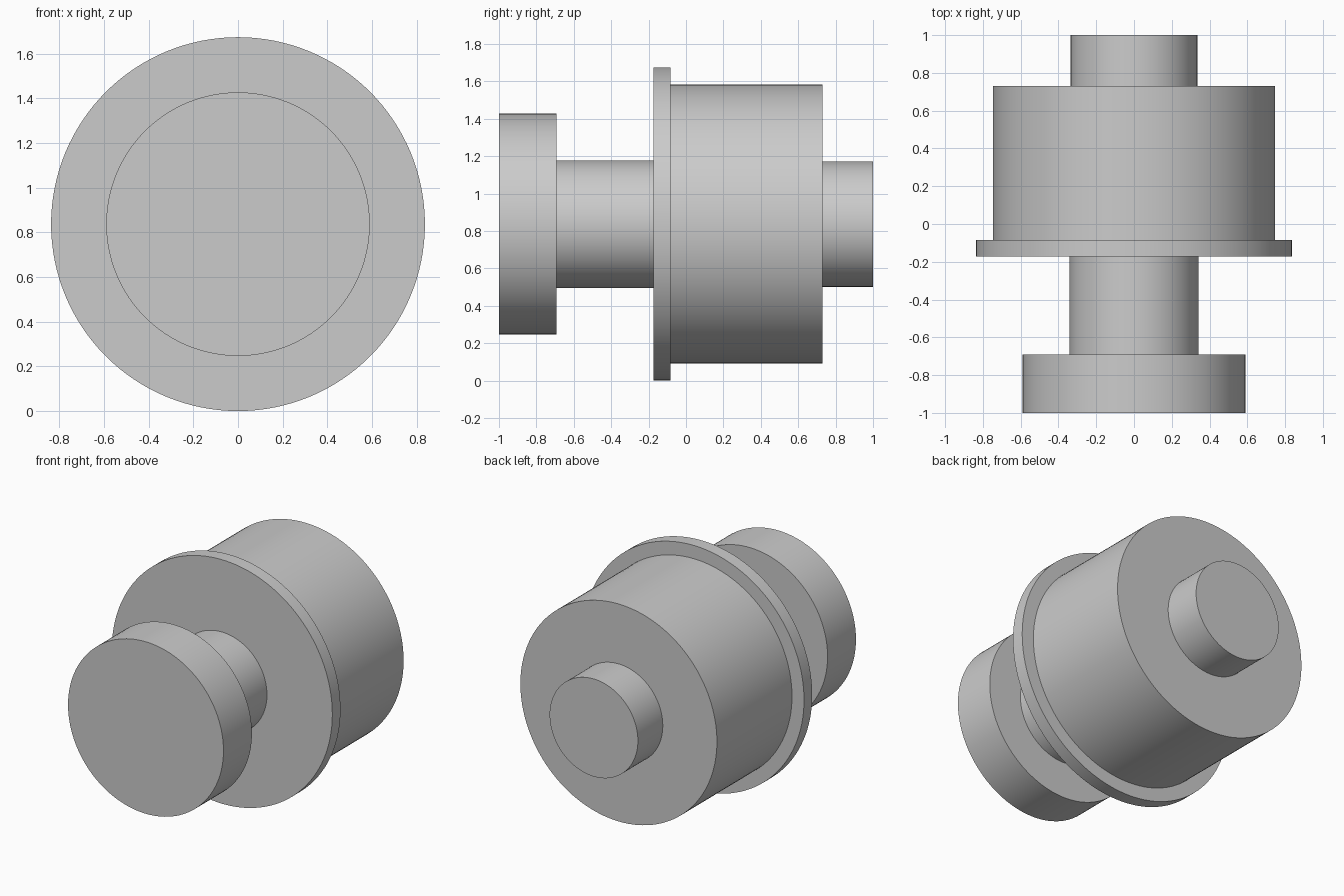
import bpy
import math

cube = bpy.data.objects.get("Cube")
if cube:
    bpy.data.objects.remove(cube, do_unlink=True)

AXIS_Z = 0.837   # height of the shared axis
EMBED = 0.02     # how far a thin part runs into its thicker neighbour

# Single plain grey
grey = bpy.data.materials.new("plain_grey")
grey.use_nodes = True
colour = (0.6, 0.6, 0.6, 1)
grey.diffuse_color = colour
grey.node_tree.nodes["Principled BSDF"].inputs["Base Color"].default_value = colour


def disc(name, radius, y_front, y_back):
    """Smooth-sided cylinder along y with sharp rims."""
    bpy.ops.mesh.primitive_cylinder_add(
        vertices=128, radius=radius, depth=y_back - y_front,
        location=(0, (y_front + y_back) / 2, AXIS_Z),
        rotation=(math.pi / 2, 0, 0))
    part = bpy.context.object
    part.name = part.data.name = name
    part.data.materials.append(grey)
    bpy.ops.object.shade_smooth_by_angle(angle=math.radians(30))


# Turned parts, front to back
disc("front_knob", 0.59, -1, -0.692)
disc("neck_shaft", 0.341, -0.692 - EMBED, -0.173 + EMBED)
disc("flange", 0.837, -0.173, -0.084)
disc("main_body", 0.746, -0.084 - EMBED, 0.73)
disc("rear_stub", 0.335, 0.73 - EMBED, 1)
